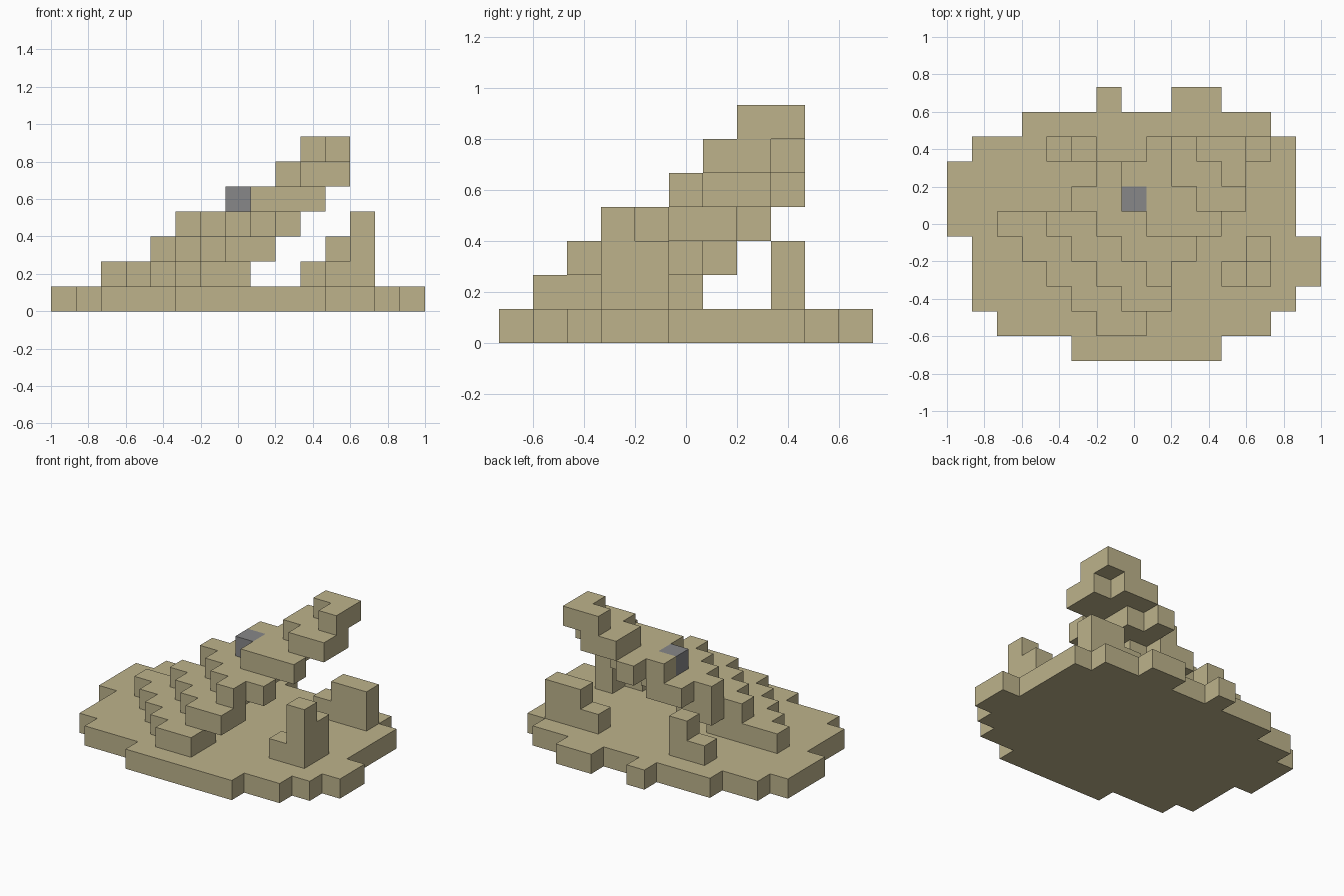
import bpy, bmesh, math
from mathutils import Vector

cube = bpy.data.objects.get("Cube")
if cube:
    bpy.data.objects.remove(cube, do_unlink=True)

CELL = 2 / 15
ORIGIN = Vector((-1, -5.5 * CELL, 0))


def material(name, color):
    m = bpy.data.materials.new(name)
    m.use_nodes = True
    m.diffuse_color = color
    m.node_tree.nodes["Principled BSDF"].inputs["Base Color"].default_value = color
    return m


tan = material("tan stone", (0.51, 0.45, 0.26, 1))
grey = material("grey stone", (0.245, 0.245, 0.25, 1))


def block_part(name, layers, mat):
    """Outer skin of blocks; layers = {level: [(row, first, last), ...]}"""
    cells = {(x, row, level) for level, runs in layers.items()
             for row, first, last in runs for x in range(first, last + 1)}
    bm = bmesh.new()
    for cell in sorted(cells):
        centre = Vector(cell) + Vector((0.5, 0.5, 0.5))
        for axis in range(3):
            for sign in (-1, 1):
                n = Vector((0, 0, 0))
                n[axis] = sign
                if tuple(int(c + d) for c, d in zip(cell, n)) in cells:
                    continue
                u = Vector((0, 0, 0))
                u[(axis + 1) % 3] = 1
                v = n.cross(u)
                corners = (-u - v, u - v, u + v, v - u)
                bm.faces.new([bm.verts.new(ORIGIN + CELL * (centre + (n + c) / 2))
                              for c in corners])
    # Weld the blocks and merge flat areas
    bmesh.ops.remove_doubles(bm, verts=bm.verts, dist=0.001)
    bmesh.ops.dissolve_limit(bm, angle_limit=math.radians(1),
                             verts=bm.verts, edges=bm.edges)
    mesh = bpy.data.meshes.new(name)
    bm.to_mesh(mesh)
    bm.free()
    mesh.materials.append(mat)
    ob = bpy.data.objects.new(name, mesh)
    bpy.context.collection.objects.link(ob)
    return ob


# Ground slab with a ragged outline
block_part("ground_slab", {0: [
    (0, 5, 10), (1, 2, 12), (2, 1, 13), (3, 1, 14), (4, 1, 14), (5, 0, 13),
    (6, 0, 13), (7, 0, 13), (8, 1, 13), (9, 3, 12), (10, 6, 6), (10, 9, 10)]}, tan)

# Overhanging diagonal staircase
block_part("leaning_stairs", {
    1: [(1, 6, 7), (2, 5, 7), (3, 4, 6), (4, 3, 6), (5, 2, 5)],
    2: [(2, 7, 8), (3, 6, 8), (4, 5, 7), (5, 4, 7), (6, 5, 6)],
    3: [(3, 8, 8), (4, 7, 9), (5, 6, 8), (6, 5, 8), (7, 6, 7)],
    4: [(5, 8, 10), (6, 8, 9), (7, 7, 9), (8, 8, 8)],
    5: [(6, 10, 11), (7, 9, 11), (8, 9, 10)],
    6: [(7, 11, 11), (8, 10, 11)]}, tan)

# Single grey block set in the stairs
block_part("grey_block", {4: [(6, 7, 7)]}, grey)

# Broken wall pieces around the stairs
block_part("front_left_ruin", {
    1: [(3, 11, 12), (4, 12, 12)], 2: [(3, 12, 12), (4, 12, 12)],
    3: [(3, 12, 12)]}, tan)
block_part("back_left_ruin", {1: [(8, 10, 12)], 2: [(8, 11, 12)]}, tan)
block_part("back_right_ruin", {1: [(8, 4, 5)], 2: [(8, 5, 5)]}, tan)
